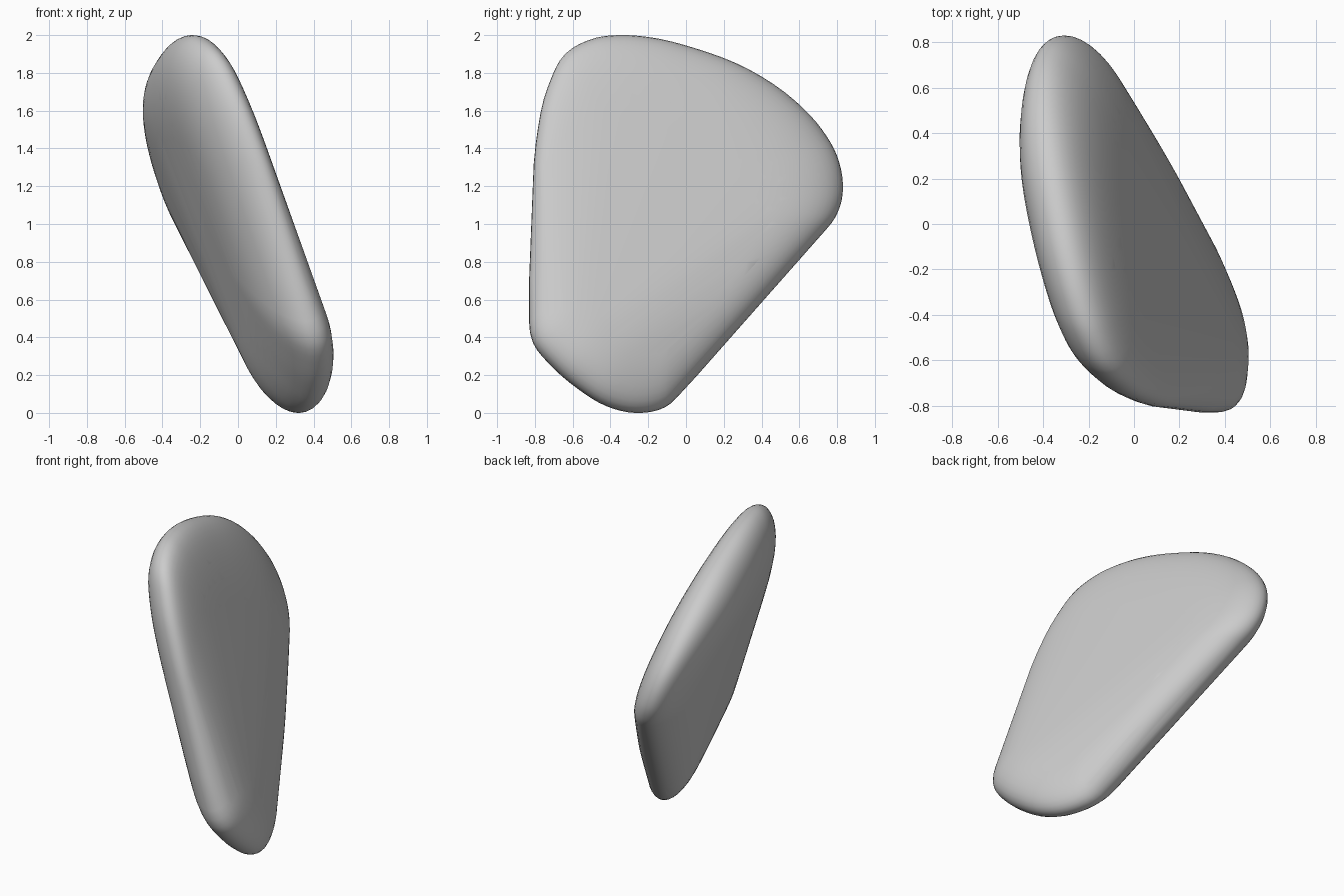
import bpy, bmesh, math
from mathutils import Vector

if "Cube" in bpy.data.objects:
    bpy.data.objects.remove(bpy.data.objects["Cube"])

# side outline (y, z), anticlockwise from the bottom
OUTLINE = [(-0.27, 0.0), (-0.11, 0.03), (0.0, 0.135), (0.2, 0.36), (0.5, 0.70),
           (0.70, 0.925), (0.79, 1.035), (0.825, 1.13), (0.83, 1.22), (0.80, 1.36),
           (0.72, 1.5), (0.58, 1.65), (0.33, 1.82), (0.05, 1.93), (-0.2, 1.99),
           (-0.34, 2.0), (-0.48, 1.985), (-0.64, 1.9), (-0.73, 1.73), (-0.795, 1.43),
           (-0.815, 1.0), (-0.83, 0.6), (-0.81, 0.37), (-0.70, 0.235), (-0.57, 0.125),
           (-0.42, 0.035)]
CENTRE = Vector((-0.1, 1.05))
STEPS, RINGS = 4, 18


def smooth_loop(points, steps):
    """Closed curve through the points."""
    pts = [Vector(p) for p in points]
    n = len(pts)
    loop = []
    for i in range(n):
        a, b, c, d = (pts[(i + k) % n] for k in (-1, 0, 1, 2))
        length = (c - b).length
        m0 = ((b - a) / (b - a).length**2 + (c - b) / length**2).normalized() * length
        m1 = ((c - b) / length**2 + (d - c) / (d - c).length**2).normalized() * length
        for k in range(steps):
            t = k / steps
            loop.append(b * (2*t**3 - 3*t**2 + 1) + m0 * (t**3 - 2*t**2 + t)
                        + c * (3*t**2 - 2*t**3) + m1 * (t**3 - t**2))
    return loop


def bump(y, z, cy, cz, wy, wz):
    return math.exp(-((y - cy) / wy)**2 - ((z - cz) / wz)**2)


def place(p, s, side, height, power):
    """Point on the leaning slab, s = 0 at the middle and 1 at the rim."""
    y, z = CENTRE + (p - CENTRE) * s
    mid = 0.29 - 0.33 * z - 0.245 * y
    # the rim drifts left at the foot and right along the front and top
    mid -= 0.05 * bump(y, z, 0.0, 0.05, 0.4, 0.4)
    d = (p - CENTRE).normalized()
    lean = min(1, max(0, 0.3 + 0.7 * d.dot(Vector((-0.8, 0.6)))))
    mid += 0.055 * lean * s**6
    # fuller low front corner on the right, fuller upper back on the left
    if side > 0:
        height += 0.06 * bump(y, z, -0.6, 0.25, 0.4, 0.4)
    else:
        height += 0.05 * bump(y, z, 0.25, 1.65, 0.6, 0.4)
    return Vector((mid + side * height * math.sqrt(max(0, 1 - s**power)), y, z))


# two broad rounded faces sharing the rim
bm = bmesh.new()
loop = smooth_loop(OUTLINE, STEPS)
for p in loop:
    bm.verts.new(place(p, 1, 1, 0, 4))
for side, height, power in ((1, 0.183, 5), (-1, 0.197, 3.7)):
    for k in range(1, RINGS):
        s = math.cos(k / RINGS * math.pi / 2)
        for p in loop:
            bm.verts.new(place(p, s, side, height, power))

# the stone is convex, so wrap a hull around the points
hull = bmesh.ops.convex_hull(bm, input=bm.verts, use_existing_faces=False)
inside = [v for v in bm.verts if not v.link_faces]
bmesh.ops.delete(bm, geom=inside, context='VERTS')
bmesh.ops.recalc_face_normals(bm, faces=bm.faces)
for f in bm.faces:
    f.smooth = True
mesh = bpy.data.meshes.new("flat_stone")
bm.to_mesh(mesh)
bm.free()
bpy.context.collection.objects.link(bpy.data.objects.new("flat_stone", mesh))
